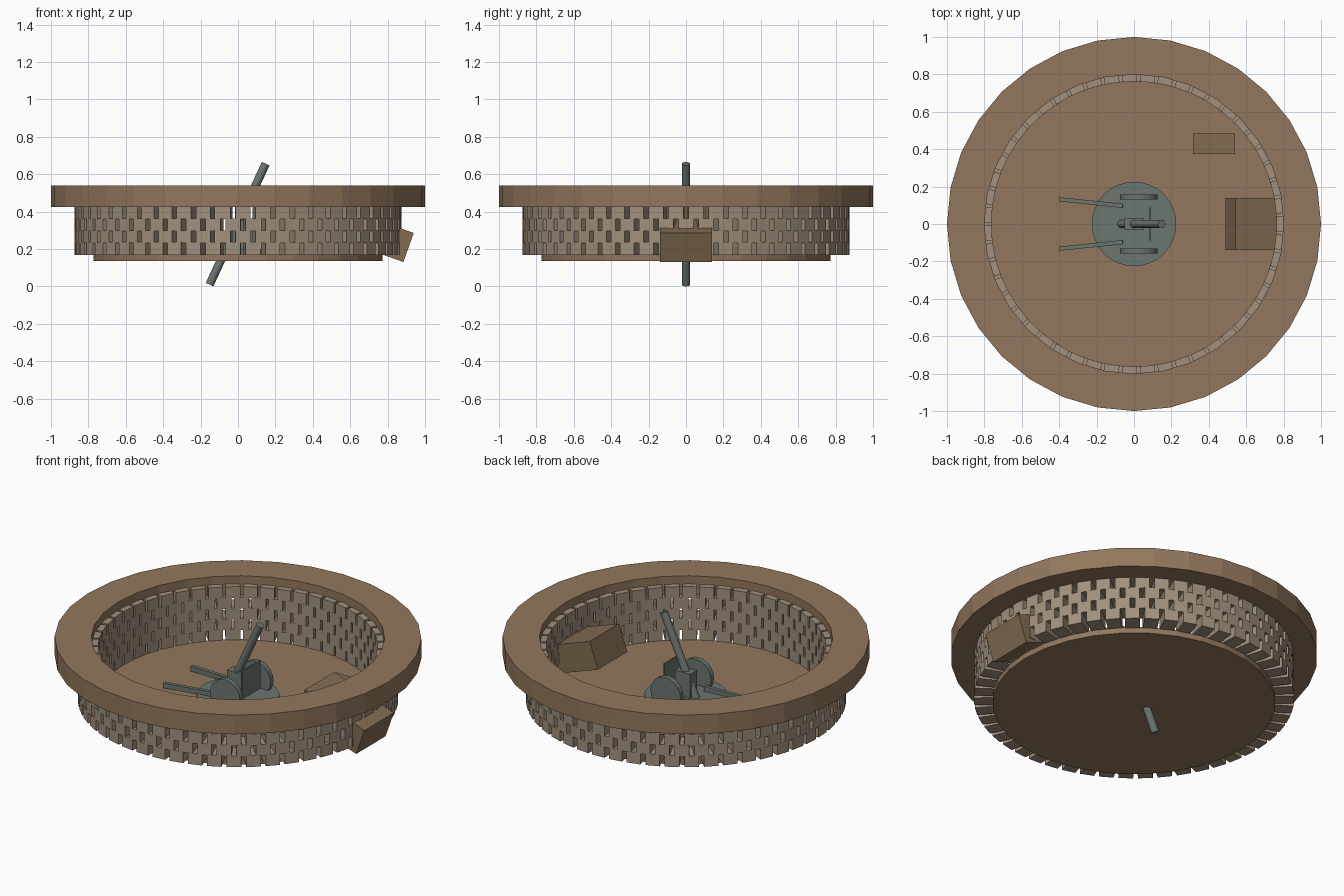
import bpy, bmesh
from math import cos, sin, pi, radians
from mathutils import Matrix, Vector

if "Cube" in bpy.data.objects:
    bpy.data.objects.remove(bpy.data.objects["Cube"])


def material(name, rgb):
    m = bpy.data.materials.new(name)
    m.diffuse_color = (*rgb, 1)
    m.use_nodes = True
    m.node_tree.nodes["Principled BSDF"].inputs["Base Color"].default_value = m.diffuse_color
    return m


EARTH = material("earth", (0.29, 0.185, 0.11))
BRICK = material("brick", (0.36, 0.28, 0.205))
CRATE = material("crate", (0.225, 0.15, 0.085))
STEEL = material("steel", (0.15, 0.18, 0.16))


def finish(name, bm, mat):
    bmesh.ops.recalc_face_normals(bm, faces=bm.faces)
    mesh = bpy.data.meshes.new(name)
    bm.to_mesh(mesh)
    bm.free()
    mesh.materials.append(mat)
    obj = bpy.data.objects.new(name, mesh)
    bpy.context.collection.objects.link(obj)
    return obj


def add_box(bm, size, matrix):
    bmesh.ops.create_cube(bm, size=1, matrix=matrix @ Matrix.Diagonal((*size, 1)))


def box(name, centre, size, mat, tilt=0):
    bm = bmesh.new()
    add_box(bm, size, Matrix.Translation(centre) @ Matrix.Rotation(tilt, 4, 'Y'))
    return finish(name, bm, mat)


def cylinder(name, start, end, radius, sides, mat):
    a, b = Vector(start), Vector(end)
    rot = (b - a).to_track_quat('Z', 'Y').to_matrix().to_4x4()
    bm = bmesh.new()
    bmesh.ops.create_cone(bm, cap_ends=True, segments=sides, radius1=radius, radius2=radius,
                          depth=(b - a).length, matrix=Matrix.Translation((a + b) / 2) @ rot)
    return finish(name, bm, mat)


def beam(name, start, end, width, height, mat):
    a, b = Vector(start), Vector(end)
    rot = (b - a).to_track_quat('X', 'Z').to_matrix().to_4x4()
    bm = bmesh.new()
    add_box(bm, ((b - a).length, width, height), Matrix.Translation((a + b) / 2) @ rot)
    return finish(name, bm, mat)


# Earth rim: a rectangular section swept around 32 sides
bm = bmesh.new()
section = [(0.80, 0.425), (1.0, 0.425), (1.0, 0.54), (0.80, 0.54)]
N = 32
rings = [[bm.verts.new((r * cos(2 * pi * i / N), r * sin(2 * pi * i / N), z)) for r, z in section]
         for i in range(N)]
for i in range(N):
    p, q = rings[i], rings[(i + 1) % N]
    for j in range(4):
        k = (j + 1) % 4
        bm.faces.new((p[j], q[j], q[k], p[k]))
finish("earth_rim", bm, EARTH)

# Floor slab
cylinder("pit_floor", (0, 0, 0.135), (0, 0, 0.172), 0.772, 32, EARTH)

# Staggered courses of blocks with open joints
bm = bmesh.new()
COUNT, COURSES, RISE = 51, 5, 0.064
for row in range(COURSES):
    for i in range(COUNT):
        turn = Matrix.Rotation(2 * pi * (i + 0.5 * (row % 2)) / COUNT, 4, 'Z')
        z = 0.17 + RISE * (row + 0.5)
        add_box(bm, (0.112, 0.08, RISE + 0.004), turn @ Matrix.Translation((0.817, 0, z)))
finish("block_wall", bm, BRICK)

# Slanted entrance block and ammunition crate
box("entrance_block", (0.714, 0, 0.278), (0.42, 0.28, 0.165), CRATE, radians(19.5))
box("ammunition_crate", (0.428, 0.43, 0.2), (0.225, 0.11, 0.06), CRATE)

# Gun platform, mount, shield and barrel
cylinder("gun_platform", (0, 0, 0.165), (0, 0, 0.2), 0.226, 32, STEEL)
box("gun_mount", (0, 0, 0.27), (0.1, 0.065, 0.15), STEEL)
box("gun_shield", (0.085, 0, 0.31), (0.008, 0.175, 0.17), STEEL)
cylinder("gun_barrel", (-0.152, 0, 0.0095), (0.148, 0, 0.656), 0.0225, 12, STEEL)

# Wheels and trail legs on both sides
for side, s in (("left", 1), ("right", -1)):
    cylinder(side + "_wheel", (0.025, s * 0.131, 0.255), (0.025, s * 0.159, 0.255), 0.1, 20, STEEL)
    beam(side + "_trail_leg", (-0.4, s * 0.132, 0.2), (-0.06, s * 0.097, 0.215), 0.022, 0.03, STEEL)
